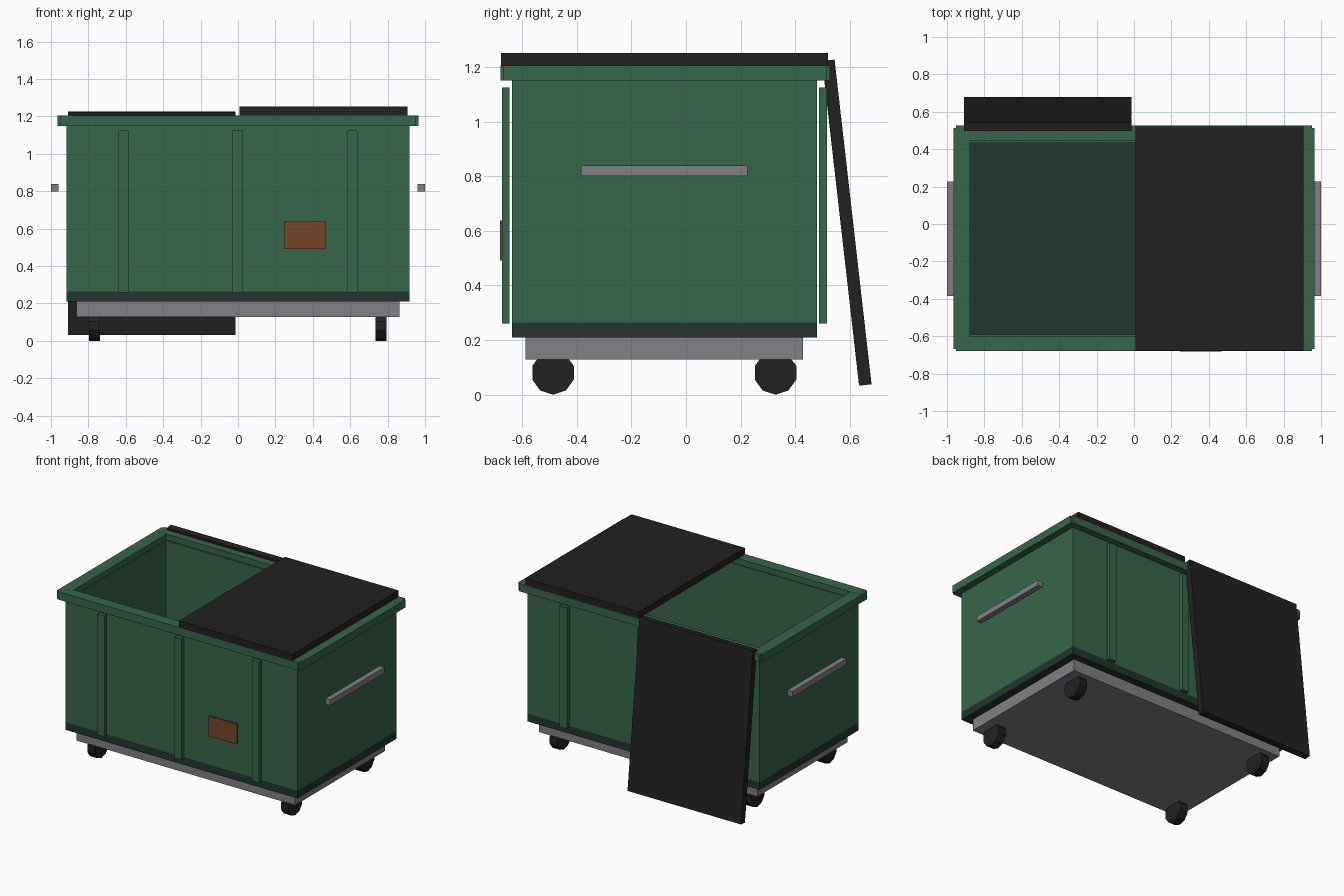
import bpy, bmesh, math
from mathutils import Matrix, Vector

if "Cube" in bpy.data.objects:
    bpy.data.objects.remove(bpy.data.objects["Cube"])


def material(name, r, g, b):
    m = bpy.data.materials.new(name)
    m.diffuse_color = (r, g, b, 1)
    m.use_nodes = True
    m.node_tree.nodes["Principled BSDF"].inputs["Base Color"].default_value = m.diffuse_color
    return m


GREEN = material("green paint", 0.037, 0.133, 0.065)
DARK = material("dark green", 0.016, 0.036, 0.026)
BLACK = material("black plastic", 0.0155, 0.0155, 0.0155)
GREY = material("grey metal", 0.216, 0.216, 0.238)
RUST = material("rust brown", 0.181, 0.061, 0.025)


def finish(name, bm, mat):
    me = bpy.data.meshes.new(name)
    bm.to_mesh(me)
    bm.free()
    me.materials.append(mat)
    ob = bpy.data.objects.new(name, me)
    bpy.context.collection.objects.link(ob)
    return ob


def box(name, x, y, z, mat):
    """Box from (min, max) pairs, origin at its centre."""
    bm = bmesh.new()
    size = [b - a for a, b in (x, y, z)]
    bmesh.ops.create_cube(bm, size=1, matrix=Matrix.Diagonal((*size, 1)))
    ob = finish(name, bm, mat)
    ob.location = Vector([(a + b) / 2 for a, b in (x, y, z)])
    return ob


# Floor slab and hollow walls
X, Y0, Y1, T = 0.918, -0.638, 0.48, 0.047
box("floor_slab", (-X, X), (Y0, Y1), (0.21, 0.265), DARK)
WZ = (0.265, 1.165)
box("front_wall", (-X, X), (Y0, Y0 + T), WZ, GREEN)
box("back_wall", (-X, X), (Y1 - T, Y1), WZ, GREEN)
for s, side in ((-1, "left"), (1, "right")):
    box(side + "_wall", sorted((s * (X - T), s * X)), (Y0 + T, Y1 - T), WZ, GREEN)
    # Side rim rails and push handles
    box(side + "_rim", sorted((s * 0.88, s * 0.966)), (-0.668, 0.514), (1.15, 1.205), GREEN)
    box(side + "_handle", sorted((s * 0.961, s * 1.0)), (-0.385, 0.226), (0.80, 0.84), GREY)

# Front and back rim rails
box("front_rim", (-0.952, 0.952), (-0.68, -0.598), (1.15, 1.206), GREEN)
box("back_rim", (-0.952, 0.952), (0.445, 0.527), (1.15, 1.206), GREEN)

# Upright ribs, standing just off the walls
for i, x in enumerate((-0.614, -0.002, 0.61)):
    box(f"front_rib_{i}", (x - 0.028, x + 0.028), (-0.674, -0.646), (0.26, 1.125), GREEN)
    box(f"back_rib_{i}", (x - 0.028, x + 0.028), (0.487, 0.516), (0.26, 1.125), GREEN)

# Warning plate on the front
box("front_plate", (0.246, 0.468), (-0.682, -0.67), (0.492, 0.638), RUST)

# Under-frame
box("base_frame", (-0.864, 0.864), (-0.588, 0.428), (0.128, 0.21), GREY)

# Ten-sided wheels with a vertex pointing down
for x in (-0.767, 0.765):
    for y in (-0.487, 0.328):
        bm = bmesh.new()
        bmesh.ops.create_cone(bm, cap_ends=True, segments=10, radius1=0.08,
                              radius2=0.08, depth=0.06)
        low = min(bm.verts, key=lambda v: v.co.x)
        turn = math.pi - math.atan2(low.co.y, low.co.x)
        bm.transform(Matrix.Rotation(math.pi / 2, 4, 'Y').inverted()
                     @ Matrix.Rotation(turn + math.pi, 4, 'Z'))
        # Vertices on the +x axis turn to the z axis, so one sits at the bottom
        finish("wheel", bm, BLACK).location = (x, y, 0.08)

# Closed lid, and open lid hanging down the back
box("closed_lid", (0.008, 0.905), (-0.677, 0.52), (1.206, 1.252), BLACK)
lid = box("open_lid", (-0.91, -0.013), (0.566, 0.612), (0.0315, 1.2285), BLACK)
lid.rotation_euler.x = math.radians(6.5)
